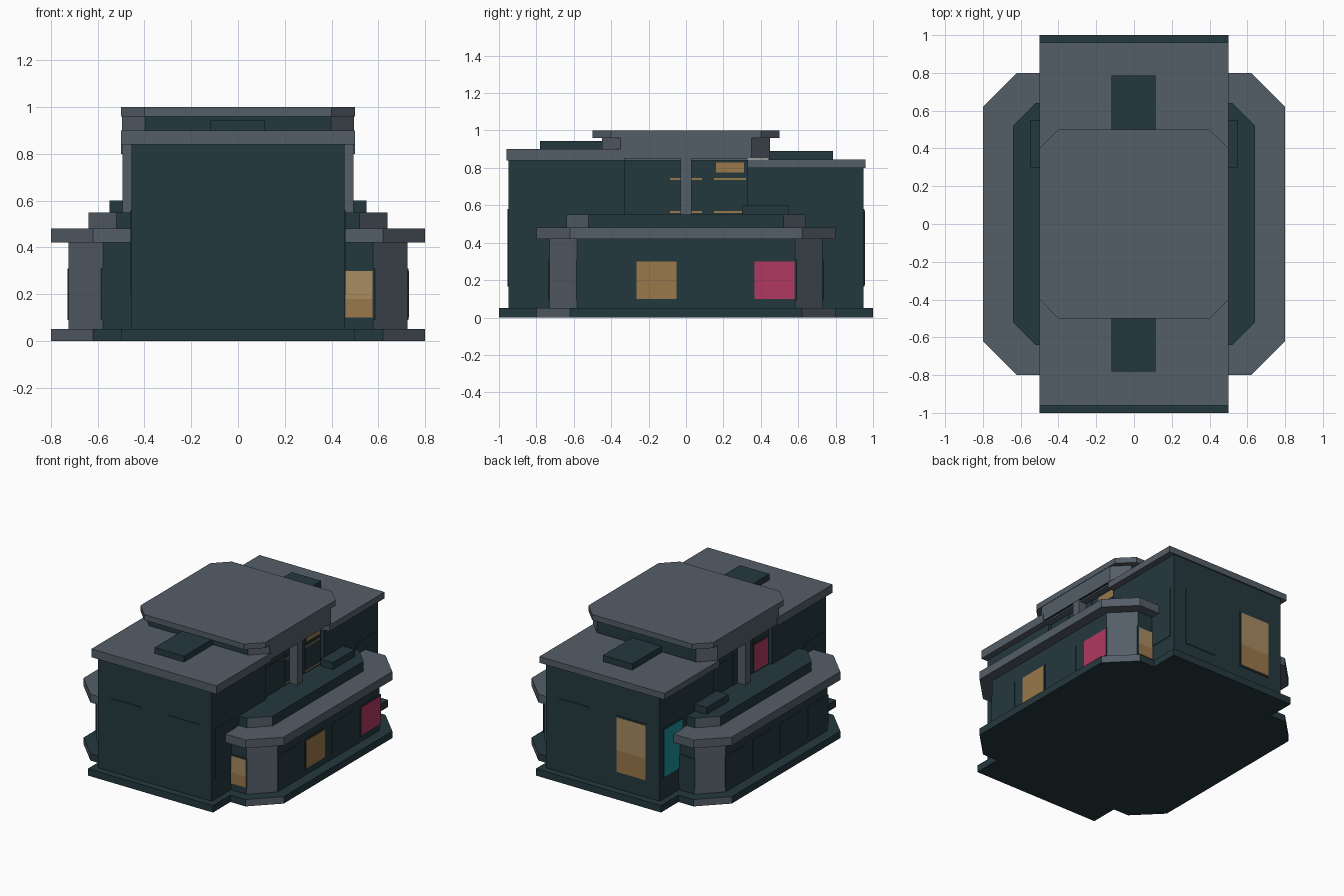
import bpy, bmesh

if "Cube" in bpy.data.objects:
    bpy.data.objects.remove(bpy.data.objects["Cube"])


def colour(name, hexa):
    m = bpy.data.materials.new(name)
    lin = [(int(hexa[i:i + 2], 16) / 255) for i in (0, 2, 4)]
    lin = [c / 12.92 if c < 0.04045 else ((c + 0.055) / 1.055) ** 2.4 for c in lin]
    m.diffuse_color = (*lin, 1)
    m.use_nodes = True
    m.node_tree.nodes["Principled BSDF"].inputs["Base Color"].default_value = m.diffuse_color
    return m


DARK = colour("dark_slate", "24383E")
GREY = colour("grey_trim", "545E67")
AMBER = colour("amber_glass", "9A784C")
TAN = colour("tan_glass", "A78C62")
PINK = colour("pink_glass", "B03860")
TEAL = colour("teal_glass", "1C8F98")


def finish(name, bm, mats):
    bmesh.ops.recalc_face_normals(bm, faces=bm.faces)
    me = bpy.data.meshes.new(name)
    bm.to_mesh(me)
    bm.free()
    for m in mats:
        me.materials.append(m)
    ob = bpy.data.objects.new(name, me)
    bpy.context.collection.objects.link(ob)
    return ob


def box(name, x, y, z, mat):
    bm = bmesh.new()
    bmesh.ops.create_cube(bm, size=1)
    for v in bm.verts:
        for i, (a, b) in enumerate((x, y, z)):
            v.co[i] = a if v.co[i] < 0 else b
    return finish(name, bm, [mat])


def octagon(name, hx, hy, cut, z, wall, corner, top=None, xside=None):
    """Chamfered slab whose diagonal faces take the corner colour."""
    pts = [(hx, hy - cut), (hx - cut, hy), (cut - hx, hy), (-hx, hy - cut),
           (-hx, cut - hy), (cut - hx, -hy), (hx - cut, -hy), (hx, cut - hy)]
    bm = bmesh.new()
    f = bm.faces.new([bm.verts.new((a, b, z[0])) for a, b in pts])
    new = bmesh.ops.extrude_face_region(bm, geom=[f])["geom"]
    for v in new:
        if isinstance(v, bmesh.types.BMVert):
            v.co.z = z[1]
    bmesh.ops.recalc_face_normals(bm, faces=bm.faces)
    for f in bm.faces:
        n = f.normal
        if abs(n.z) > 0.5:
            f.material_index = 2
        elif abs(n.x) > 0.3 and abs(n.y) > 0.3:
            f.material_index = 1
        elif abs(n.x) > 0.9:
            f.material_index = 3
    return finish(name, bm, [wall, corner, top or wall, xside or wall])


def plate(name, axis, plane, a, z, mat, t):
    """Thin plate on a wall; the sign of plane gives the facing."""
    s = 1 if plane > 0 else -1
    depth = sorted((plane, plane + s * t))
    if axis == "x":
        return box(name, depth, a, z, mat)
    return box(name, a, depth, z, mat)


def window(name, axis, plane, a, z, mat=None):
    plate(name + "_frame", axis, plane, a, z, DARK, 0.004)
    if mat is None:
        return
    g = 0.01
    a, z = (a[0] + g, a[1] - g), (z[0] + g, z[1] - g)
    if mat is AMBER and axis == "y":
        mid = z[0] + 0.4 * (z[1] - z[0])
        plate(name + "_blind", axis, plane, a, (mid, z[1]), TAN, 0.007)
        z = (z[0], mid)
    plate(name + "_pane", axis, plane, a, z, mat, 0.007)


# plinths
box("main_plinth", (-.5, .5), (-1, 1), (0, .05), DARK)
octagon("wing_plinth", .8, .8, .18, (0, .05), DARK, GREY)

# side wings with chamfered grey corner pillars, eaves and upper step
octagon("wing_walls", .725, .73, .147, (.05, .42), DARK, GREY)
octagon("wing_eaves", .8, .8, .18, (.42, .48), GREY, GREY)
octagon("wing_upper_step", .64, .64, .12, (.48, .55), DARK, GREY)

# main hall: taller front, lower back, slightly recessed middle
box("front_hall", (-.455, .455), (-.95, -.33), (.05, .84), DARK)
box("back_hall", (-.455, .455), (.33, .95), (.05, .80), DARK)
box("middle_hall", (-.43, .43), (-.33, .33), (.05, .85), DARK)
box("front_roof", (-.5, .5), (-.96, -.33), (.84, .90), GREY)
box("back_roof", (-.5, .5), (.33, .96), (.80, .845), GREY)
box("middle_beam", (-.48, .48), (-.33, .33), (.84, .90), GREY)

# raised canopy over the middle
octagon("canopy_core", .497, .45, .1, (.85, .962), DARK, GREY, xside=GREY)
octagon("canopy_slab", .5, .5, .1, (.96, 1.0), GREY, GREY)

# roof vents
box("front_roof_vent", (-.12, .115), (-.78, -.44), (.89, .943), DARK)
box("back_roof_vent", (-.12, .115), (.44, .785), (.84, .89), DARK)

# front and back wall windows
for s, tag in ((-1, "front"), (1, "back")):
    for x0 in (-.355, .105):
        lit = AMBER if s > 0 and x0 < 0 else None
        window(tag + "_wall_window", "y", s * .95, (x0, x0 + .25), (.165, .58), lit)

for s, tag in ((-1, "left"), (1, "right")):
    # column and vent on the wing roof
    box(tag + "_column", sorted((s * .43, s * .495)), (-.03, .03), (.55, .86), GREY)
    box(tag + "_wing_vent", sorted((s * .45, s * .55)), (.30, .55), (.55, .60), DARK)
    # long wall of the wing
    row = (None, AMBER, None, PINK) if s > 0 else (None,) * 4
    for y0, m in zip((-.585, -.275, .04, .355), row):
        window(tag + "_wing_window", "x", s * .725, (y0, y0 + .235), (.09, .31), m)
    # short end walls of the wing
    for e in (-1, 1):
        window(tag + "_wing_end_window", "y", e * .73, sorted((s * .45, s * .585)),
               (.09, .31), AMBER if s > 0 else None)
        # hall side windows next to the wing
        window(tag + "_hall_window", "x", s * .455, sorted((e * .69, e * .915)),
               (.2, .56), TEAL if s < 0 and e > 0 else None)
    # middle hall windows
    for y in (-.235, 0, .235):
        a = (y - .085, y + .085)
        window(tag + "_middle_window", "x", s * .43, a, (.55, .76),
               PINK if s < 0 and y < 0 else None)
        window(tag + "_clerestory", "x", s * .43, a, (.765, .84),
               AMBER if s > 0 and y > 0 else None)
        if s > 0 and y >= 0:
            for z in (.56, .735):
                plate("window_glow_strip", "x", .43, a, (z, z + .01), AMBER, .007)
